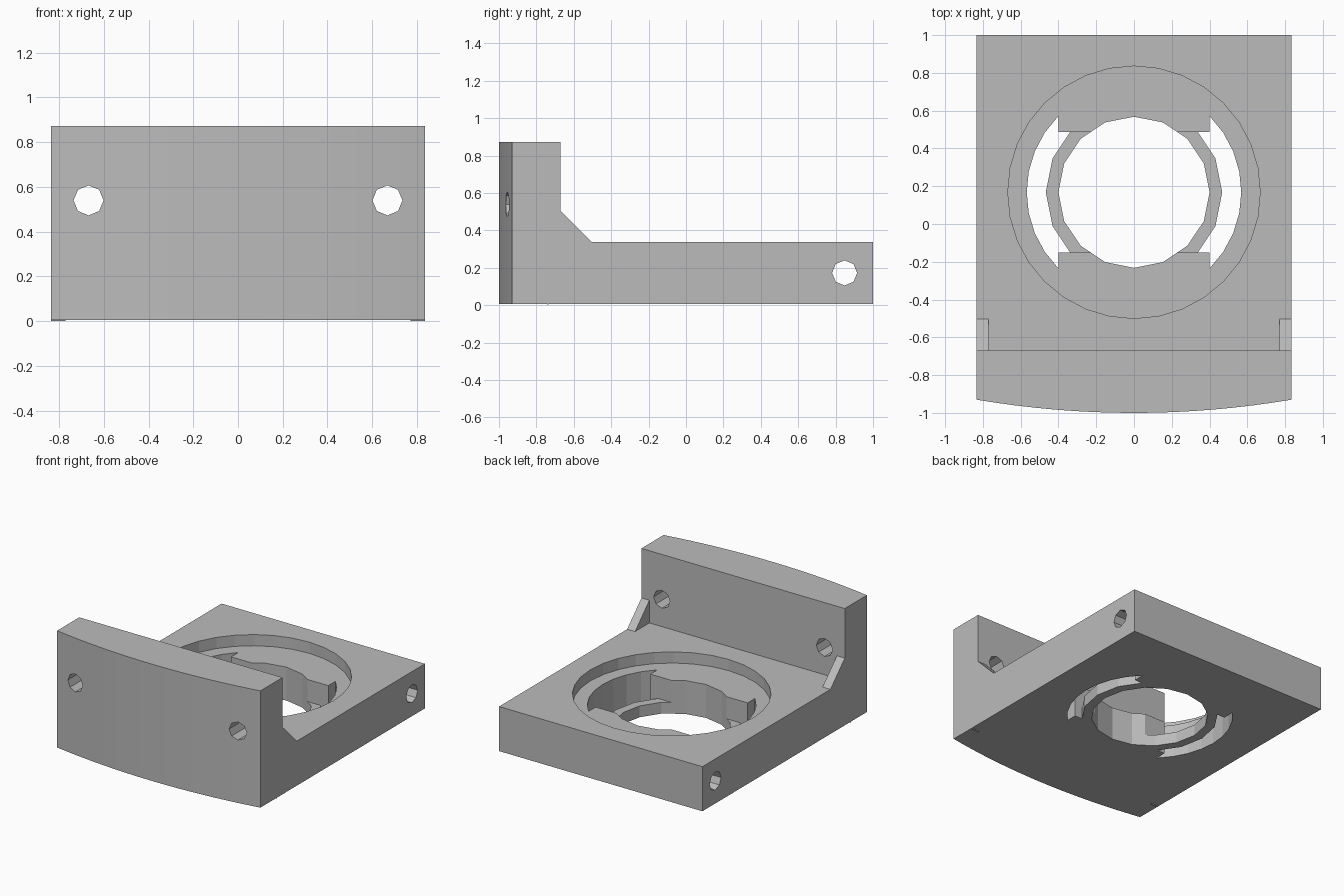
import bpy, bmesh, math

if "Cube" in bpy.data.objects:
    bpy.data.objects.remove(bpy.data.objects["Cube"])

gray = bpy.data.materials.new("light gray")
gray.diffuse_color = (0.5, 0.5, 0.5, 1)
gray.use_nodes = True
gray.node_tree.nodes["Principled BSDF"].inputs["Base Color"].default_value = gray.diffuse_color

CY = 0.168                             # centre of the round opening
BOTTOM, TOP, WALL_TOP = 0.006, 0.337, 0.873
FLOOR, RING_TOP = 0.254, 0.09          # counterbore floor, thin ring height
HALF = 0.835


def prism(name, pts, lo, hi, axis="z"):
    """Extrude a 2D outline along an axis."""
    place = {"z": lambda a, b, t: (a, b, t),
             "y": lambda a, b, t: (a, t, b),
             "x": lambda a, b, t: (t, a, b)}[axis]
    bm = bmesh.new()
    low = [bm.verts.new(place(a, b, lo)) for a, b in pts]
    high = [bm.verts.new(place(a, b, hi)) for a, b in pts]
    bm.faces.new(low)
    bm.faces.new(high)
    n = len(pts)
    for i in range(n):
        j = (i + 1) % n
        bm.faces.new((low[i], low[j], high[j], high[i]))
    bmesh.ops.recalc_face_normals(bm, faces=bm.faces)
    mesh = bpy.data.meshes.new(name)
    bm.to_mesh(mesh)
    bm.free()
    mesh.materials.append(gray)
    obj = bpy.data.objects.new(name, mesh)
    bpy.context.collection.objects.link(obj)
    return obj


def circle(a, b, r, n):
    return [(a + r * math.cos(2 * math.pi * i / n),
             b + r * math.sin(2 * math.pi * i / n)) for i in range(n)]


def rect(a0, a1, b0, b1):
    return [(a0, b0), (a1, b0), (a1, b1), (a0, b1)]


def combine(obj, tool, operation="DIFFERENCE"):
    """Apply a boolean and discard the tool."""
    mod = obj.modifiers.new("boolean", "BOOLEAN")
    mod.operation = operation
    mod.solver = "EXACT"
    mod.object = tool
    bpy.context.view_layer.objects.active = obj
    bpy.ops.object.modifier_apply(modifier=mod.name)
    bpy.data.objects.remove(tool, do_unlink=True)


# Body: plan outline with a gently bowed front, cut down to an L section
R = 5.0
front = []
for i in range(17):
    x = -HALF + 2 * HALF * i / 16
    front.append((x, -1 + R - math.sqrt(R * R - x * x)))
body = prism("bracket_body", front + [(HALF, 1), (-HALF, 1)], BOTTOM, WALL_TOP)
combine(body, prism("step_cutter", rect(-2, 2, -0.67, 2), TOP, 2))

# Corner gussets, tilted blocks between wall and plate
gusset = [(-0.74, 0), (-0.453, 0.288), (-0.67, 0.505), (-0.8, 0.4)]
for lo, hi in ((-HALF, -0.77), (0.77, HALF)):
    combine(body, prism("gusset", gusset, lo, hi, "x"), "UNION")

# Shallow counterbore
combine(body, prism("counterbore", circle(0, CY, 0.668, 32), FLOOR, 1))

# Stepped bore: leaves two blocks and a thin low ring
bore = prism("bore", circle(0, CY, 0.568, 32), -0.3, 0.3)
for lo, hi in ((CY + 0.32, 1.5), (-1.5, CY - 0.32)):
    combine(bore, prism("block", rect(-0.4, 0.4, lo, hi), -0.5, 0.5))
combine(bore, prism("ring", circle(0, CY, 0.467, 16), -0.5, RING_TOP))
combine(body, bore)

# Central through opening
combine(body, prism("opening", circle(0, CY, 0.4, 16), -0.5, 0.5))

# Screw holes in the wall and the cross hole through the plate
for x in (-0.668, 0.668):
    combine(body, prism("wall_hole", circle(x, 0.54, 0.067, 8), -1.5, -0.5, "y"))
combine(body, prism("cross_hole", circle(0.848, 0.173, 0.067, 8), -1.5, 1.5, "x"))
